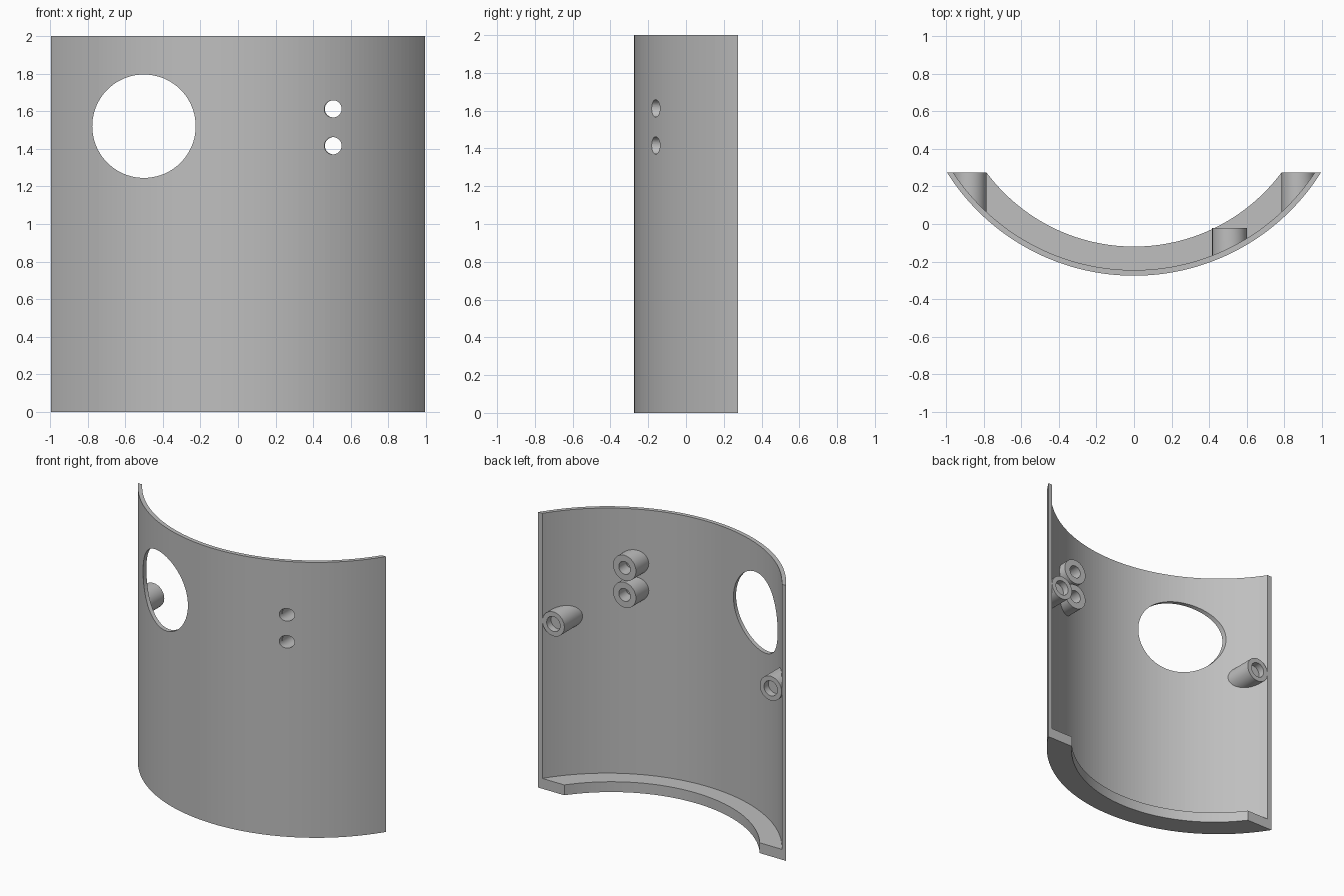
import bpy, bmesh, math
from mathutils import Matrix

cube = bpy.data.objects.get("Cube")
if cube:
    bpy.data.objects.remove(cube, do_unlink=True)

BACK = 0.275      # flat rear plane of the curved panel
HEIGHT = 2.0
SEGMENTS = 80

grey = bpy.data.materials.new("plain grey")
grey.use_nodes = True
colour = (0.52, 0.52, 0.52, 1)
grey.diffuse_color = colour
grey.node_tree.nodes["Principled BSDF"].inputs["Base Color"].default_value = colour


def circle_of(half_chord, front):
    """Radius and centre y of the arc that meets the rear plane."""
    depth = BACK - front
    radius = (half_chord ** 2 + depth ** 2) / (2 * depth)
    return radius, front + radius


def arc(half_chord, front):
    radius, cy = circle_of(half_chord, front)
    sweep = math.atan2(half_chord, cy - BACK)
    angles = [sweep * (2 * i / SEGMENTS - 1) for i in range(SEGMENTS + 1)]
    return [(radius * math.sin(a), cy - radius * math.cos(a)) for a in angles]


def finish(name, bm):
    bmesh.ops.recalc_face_normals(bm, faces=bm.faces)
    mesh = bpy.data.meshes.new(name)
    bm.to_mesh(mesh)
    bm.free()
    mesh.materials.append(grey)
    obj = bpy.data.objects.new(name, mesh)
    bpy.context.collection.objects.link(obj)
    return obj


def smooth(obj):
    bpy.ops.object.select_all(action='DESELECT')
    obj.select_set(True)
    bpy.context.view_layer.objects.active = obj
    bpy.ops.object.shade_smooth_by_angle(angle=math.radians(30))


def curved_band(name, outer, inner, height):
    """Crescent section between two arcs, extruded upward."""
    bm = bmesh.new()
    rows = [[bm.verts.new((x, y, 0)) for x, y in arc(*a)] for a in (outer, inner)]
    for i in range(SEGMENTS):
        bm.faces.new((rows[0][i], rows[0][i + 1], rows[1][i + 1], rows[1][i]))
    top = bmesh.ops.extrude_face_region(bm, geom=bm.faces[:])["geom"]
    verts = [v for v in top if isinstance(v, bmesh.types.BMVert)]
    bmesh.ops.translate(bm, verts=verts, vec=(0, 0, height))
    return finish(name, bm)


OUTER = (0.995, -0.275)
INNER = (0.962, -0.245)
LIP = (0.785, -0.12)


def boss(name, x, z, radius, bore, end, blind_depth=None):
    """Hollow post whose front end follows the inside of the wall."""
    wall_r, wall_y = circle_of(*INNER)
    wall_r += 0.004
    bm = bmesh.new()

    def ring(r, y=None):
        verts = []
        for i in range(40):
            a = math.tau * i / 40
            px = x + r * math.cos(a)
            py = wall_y - math.sqrt(wall_r ** 2 - px ** 2) if y is None else y
            verts.append(bm.verts.new((px, py, z + r * math.sin(a))))
        return verts

    floor = None if blind_depth is None else end - blind_depth
    rings = [ring(radius), ring(radius, end), ring(bore, end), ring(bore, floor)]
    for a, b in zip(rings, rings[1:]):
        for i in range(40):
            j = (i + 1) % 40
            bm.faces.new((a[i], a[j], b[j], b[i]))
    if blind_depth is not None:
        bm.faces.new(rings[-1])
    smooth(finish(name, bm))


def cut_hole(target, x, z, radius, sides):
    bm = bmesh.new()
    turn = Matrix.Translation((x, -0.1, z)) @ Matrix.Rotation(math.pi / 2, 4, 'X')
    bmesh.ops.create_cone(bm, cap_ends=True, segments=sides, radius1=radius,
                          radius2=radius, depth=0.8, matrix=turn)
    cutter = finish("hole_cutter", bm)
    cutter.hide_render = True
    mod = target.modifiers.new("hole", 'BOOLEAN')
    mod.operation = 'DIFFERENCE'
    mod.solver = 'EXACT'
    mod.object = cutter
    bpy.ops.object.select_all(action='DESELECT')
    target.select_set(True)
    bpy.context.view_layer.objects.active = target
    bpy.ops.object.modifier_apply(modifier=mod.name)
    bpy.data.objects.remove(cutter, do_unlink=True)


# Curved wall and the ledge along its base
wall = curved_band("curved_wall", OUTER, INNER, HEIGHT)
smooth(curved_band("bottom_lip", INNER, LIP, 0.075))

# Large round opening
cut_hole(wall, -0.5, 1.52, 0.275, 80)

# Pair of through-holes with posts behind them
for label, z in (("upper", 1.612), ("lower", 1.416)):
    cut_hole(wall, 0.505, z, 0.046, 40)
    boss(label + "_post", 0.508, z, 0.092, 0.046, -0.02)

# Blind mounting posts at both rear edges
for label, side in (("left", 1), ("right", -1)):
    boss(label + "_mounting_post", side * 0.873, 1.22, 0.088, 0.054, BACK, 0.05)
